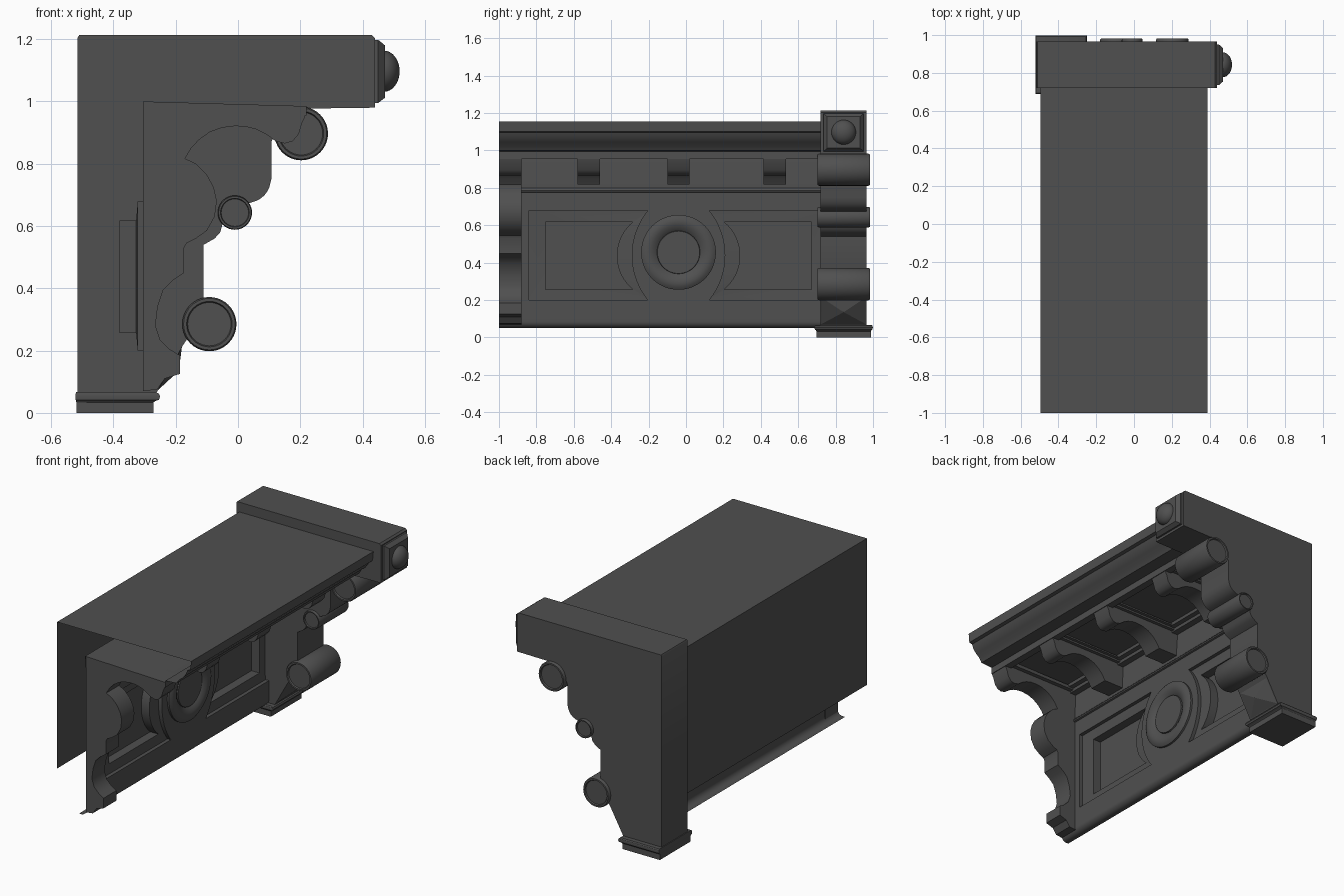
import bpy, bmesh, math
from mathutils import Vector

if "Cube" in bpy.data.objects:
    bpy.data.objects.remove(bpy.data.objects["Cube"])

# Dark stone material shared by every part
STONE = bpy.data.materials.new("dark_stone")
STONE.diffuse_color = (0.08, 0.08, 0.08, 1)
STONE.use_nodes = True
STONE.node_tree.nodes["Principled BSDF"].inputs["Base Color"].default_value = STONE.diffuse_color


def finish(name, bm, angle=35):
    bmesh.ops.recalc_face_normals(bm, faces=bm.faces)
    me = bpy.data.meshes.new(name)
    bm.to_mesh(me)
    bm.free()
    me.materials.append(STONE)
    ob = bpy.data.objects.new(name, me)
    bpy.context.collection.objects.link(ob)
    bpy.ops.object.select_all(action='DESELECT')
    ob.select_set(True)
    bpy.context.view_layer.objects.active = ob
    bpy.ops.object.shade_smooth_by_angle(angle=math.radians(angle))
    return ob


def arc(cx, cz, r, a0, a1, n=10):
    return [(cx + r * math.cos(math.radians(a0 + (a1 - a0) * i / n)),
             cz + r * math.sin(math.radians(a0 + (a1 - a0) * i / n))) for i in range(n + 1)]


def bridge(bm, p, q):
    for k in range(len(p)):
        j = (k + 1) % len(p)
        bm.faces.new((p[k], p[j], q[j], q[k]))


def extrude(name, pts, y0, y1, solid=True):
    """Sweep an (x, z) profile along y, as a capped solid or an open sheet."""
    bm = bmesh.new()
    a = [bm.verts.new((x, y0, z)) for x, z in pts]
    b = [bm.verts.new((x, y1, z)) for x, z in pts]
    if solid:
        bridge(bm, a, b)
        bm.faces.new(a)
        bm.faces.new(b[::-1])
    else:
        for i in range(len(pts) - 1):
            bm.faces.new((a[i], a[i + 1], b[i + 1], b[i]))
    return finish(name, bm)


def lathe(name, prof, centre, axis, n=40):
    """Revolve (radius, offset) about the x or y axis through centre."""
    bm = bmesh.new()
    rings = []
    for r, o in prof:
        ring = []
        for k in range(n):
            c, s = r * math.cos(2 * math.pi * k / n), r * math.sin(2 * math.pi * k / n)
            p = (o, c, s) if axis == 'x' else (c, o, s)
            ring.append(bm.verts.new(Vector(centre) + Vector(p)))
        rings.append(ring)
    for p, q in zip(rings, rings[1:]):
        bridge(bm, p, q)
    bmesh.ops.remove_doubles(bm, verts=bm.verts, dist=1e-5)
    return finish(name, bm)


def stacked(name, loops):
    """Join equal-length 3D loops into a capped solid."""
    bm = bmesh.new()
    vs = [[bm.verts.new(p) for p in lp] for lp in loops]
    for p, q in zip(vs, vs[1:]):
        bridge(bm, p, q)
    bm.faces.new(vs[0])
    bm.faces.new(vs[-1][::-1])
    return finish(name, bm, 30)


def box(name, x0, x1, y0, y1, z0, z1):
    return extrude(name, [(x0, z0), (x1, z0), (x1, z1), (x0, z1)], y0, y1)


WALL, CY, CZ = -0.30, -0.04, 0.455   # wall plane, medallion centre

# Cornice: back sheet, roof, crown moulding, soffit, frieze and ledge
shell = [(-0.495, 0.28), (-0.495, 1.155), (0.39, 1.155), (0.385, 1.10), (0.365, 1.095),
         (0.355, 1.07), (0.335, 1.045), (0.31, 1.025), (0.295, 1.0), (0.22, 0.995),
         (0.22, 0.982), (-0.31, 1.0), (WALL, 0.85), (WALL, 0.80), (-0.292, 0.793),
         (-0.288, 0.785), (-0.29, 0.778), (WALL, 0.775), (WALL, 0.765)]
extrude("cornice_shell", shell, -1, 0.73, solid=False)

# Rounded bottom edge of the wall, turning inward
foot = [(WALL, 0.11)] + arc(-0.335, 0.085, 0.035, 0, -90, 8) + [(-0.35, 0.05)]
extrude("wall_base_moulding", foot, -1, 0.73, solid=False)


# Wall sheet with two stepped recesses that curve around the medallion
def recess_loop(yo, z0, z1, rad, corner, side):
    h, s, mid = (z1 - z0) / 2, rad - corner, (z0 + z1) / 2
    R = (h * h + s * s) / (2 * s)       # circle through both corners and the widest point
    a = math.asin(h / R)
    pts = [(yo - CY, z0), (yo - CY, z1)]
    for i in range(17):
        t = a - 2 * a * i / 16
        pts.append((-(rad - R + R * math.cos(t)), mid + R * math.sin(t)))
    return [(CY + side * d, z) for d, z in pts]


bm = bmesh.new()


def ring(pts, x):
    return [bm.verts.new((x, y, z)) for y, z in pts]


def ring_edges(vs):
    return [bm.edges.new((vs[i], vs[(i + 1) % len(vs)])) for i in range(len(vs))]


edges = ring_edges(ring([(-1, 0.11), (0.80, 0.11), (0.80, 0.765), (-1, 0.765)], WALL))
recesses = []
for side in (1, -1):
    outer = recess_loop(-0.84, 0.20, 0.678, 0.25, 0.165, side)
    inner = recess_loop(-0.75, 0.257, 0.617, 0.33, 0.245, side)
    top = ring(outer, WALL)
    edges += ring_edges(top)
    recesses.append((top, outer, inner))
bmesh.ops.triangle_fill(bm, use_beauty=True, use_dissolve=False, edges=edges, normal=(1, 0, 0))
for top, outer, inner in recesses:
    prev = top
    for pts, x in ((outer, -0.322), (inner, -0.327), (inner, -0.38)):
        cur = ring(pts, x)
        bridge(bm, prev, cur)
        prev = cur
    bm.faces.new(prev)
finish("panelled_wall", bm)

# Round medallion
lathe("medallion", [(0.2, -0.005), (0.2, 0.012), (0.185, 0.022), (0.165, 0.026), (0.145, 0.022),
                    (0.125, 0.012), (0.115, 0.004), (0.113, 0.012), (0.0, 0.012)],
      (WALL, CY, CZ), 'x', 48)

# Small modillions: scroll nose, hollow, then back to the wall
under = [(0.22, 0.985), (0.215, 0.95), (0.205, 0.93), (0.195, 0.895), (0.175, 0.872), (0.15, 0.865),
         (0.12, 0.873)]
under += [(0.09, 0.895), (0.06, 0.91), (0.025, 0.919), (-0.01, 0.921), (-0.05, 0.916), (-0.09, 0.902),
          (-0.125, 0.877), (-0.15, 0.85), (-0.17, 0.817)]
small = [(-0.305, 1.0)] + under + [(-0.305, 0.817)]
for i, y in enumerate((-0.52, CY, 0.475)):
    extrude(f"modillion_{i}", small, y - 0.06, y + 0.06)
    box(f"modillion_cap_{i}", WALL, 0.21, y - 0.08, y + 0.08, 0.965, 0.985)
    box(f"modillion_cap_step_{i}", WALL, 0.21, y - 0.098, y + 0.098, 0.976, 0.985)

# Soffit border strips
box("soffit_front_strip", 0.175, 0.22, -1, 0.73, 0.955, 0.985)
box("soffit_back_strip", -0.305, -0.265, -1, 0.73, 0.955, 0.995)
box("soffit_back_step", -0.305, -0.235, -1, 0.73, 0.975, 0.995)

# Full-height half bracket at the open end
large = [(-0.305, 1.0)] + under
large += [(-0.135, 0.80), (-0.10, 0.765), (-0.078, 0.725), (-0.068, 0.68), (-0.075, 0.63),
          (-0.10, 0.585), (-0.135, 0.56), (-0.165, 0.545), (-0.173, 0.53), (-0.173, 0.45),
          (-0.21, 0.425), (-0.24, 0.395), (-0.258, 0.34), (-0.265, 0.28), (-0.25, 0.235),
          (-0.22, 0.205), (-0.187, 0.185), (-0.187, 0.125), (-0.235, 0.11), (-0.26, 0.075), (-0.305, 0.07)]
extrude("large_bracket", large, -1, -0.88)
box("large_bracket_cap", WALL, 0.21, -1, -0.855, 0.965, 0.985)

# End console body
body = [(-0.515, 0.05), (-0.515, 1.205), (-0.51, 1.213), (0.43, 1.213), (0.44, 1.203), (0.44, 0.98),
        (0.21, 0.977), (0.12, 0.90), (0.107, 0.87), (0.107, 0.75)]
body += arc(0.03, 0.75, 0.075, -10, -75, 6) + [(-0.01, 0.66), (-0.05, 0.605), (-0.057, 0.58)]
body += [(-0.075, 0.56), (-0.11, 0.54), (-0.11, 0.34), (-0.14, 0.27), (-0.175, 0.22), (-0.27, 0.05)]
extrude("console_body", body, 0.72, 0.965)

# Scroll cylinders with dished ends
for i, (x, z, r) in enumerate(((0.203, 0.897, 0.086), (-0.01, 0.643, 0.055), (-0.092, 0.285, 0.087))):
    h = 0.14
    half = [(0, h - 0.008), (r * 0.8, h - 0.008), (r * 0.84, h), (r * 0.95, h), (r, h - 0.008)]
    lathe(f"scroll_{i}", half + [(a, -b) for a, b in reversed(half)], (x, 0.843, z), 'y')


def rect_yz(x, y0, y1, z0, z1):
    return [(x, y0, z0), (x, y1, z0), (x, y1, z1), (x, y0, z1)]


# Square end plate with a domed boss
stacked("end_plate", [rect_yz(0.435, 0.735, 0.95, 0.995, 1.198), rect_yz(0.45, 0.735, 0.95, 0.995, 1.198),
                      rect_yz(0.472, 0.755, 0.93, 1.012, 1.18)])
dome = [(0.066 * math.cos(t * math.pi / 16), 0.05 * math.sin(t * math.pi / 16)) for t in range(9)]
lathe("end_boss", [(0.066, -0.02)] + dome, (0.469, 0.843, 1.097), 'x', 32)

# Diamond point on the sloped foot
bm = bmesh.new()
base = [bm.verts.new(p) for p in ((-0.18, 0.725, 0.213), (-0.18, 0.96, 0.213),
                                  (-0.258, 0.96, 0.072), (-0.258, 0.725, 0.072))]
tip = bm.verts.new((-0.19, 0.843, 0.135))
for k in range(4):
    bm.faces.new((base[k], base[(k + 1) % 4], tip))
bm.faces.new(base)
finish("diamond_point", bm, 10)

# Stepped plinth with rounded top bead
levels = [(0.0, 0.0), (0.0, 0.033), (0.006, 0.038), (0.018, 0.042), (0.022, 0.052), (0.018, 0.062), (0.008, 0.067)]
stacked("plinth", [[(-0.519 - d * 0.12, 0.698 - d * 0.5, z), (-0.272 + d, 0.698 - d * 0.5, z),
                    (-0.272 + d, 0.988 + d * 0.5, z), (-0.519 - d * 0.12, 0.988 + d * 0.5, z)]
                   for d, z in levels])
